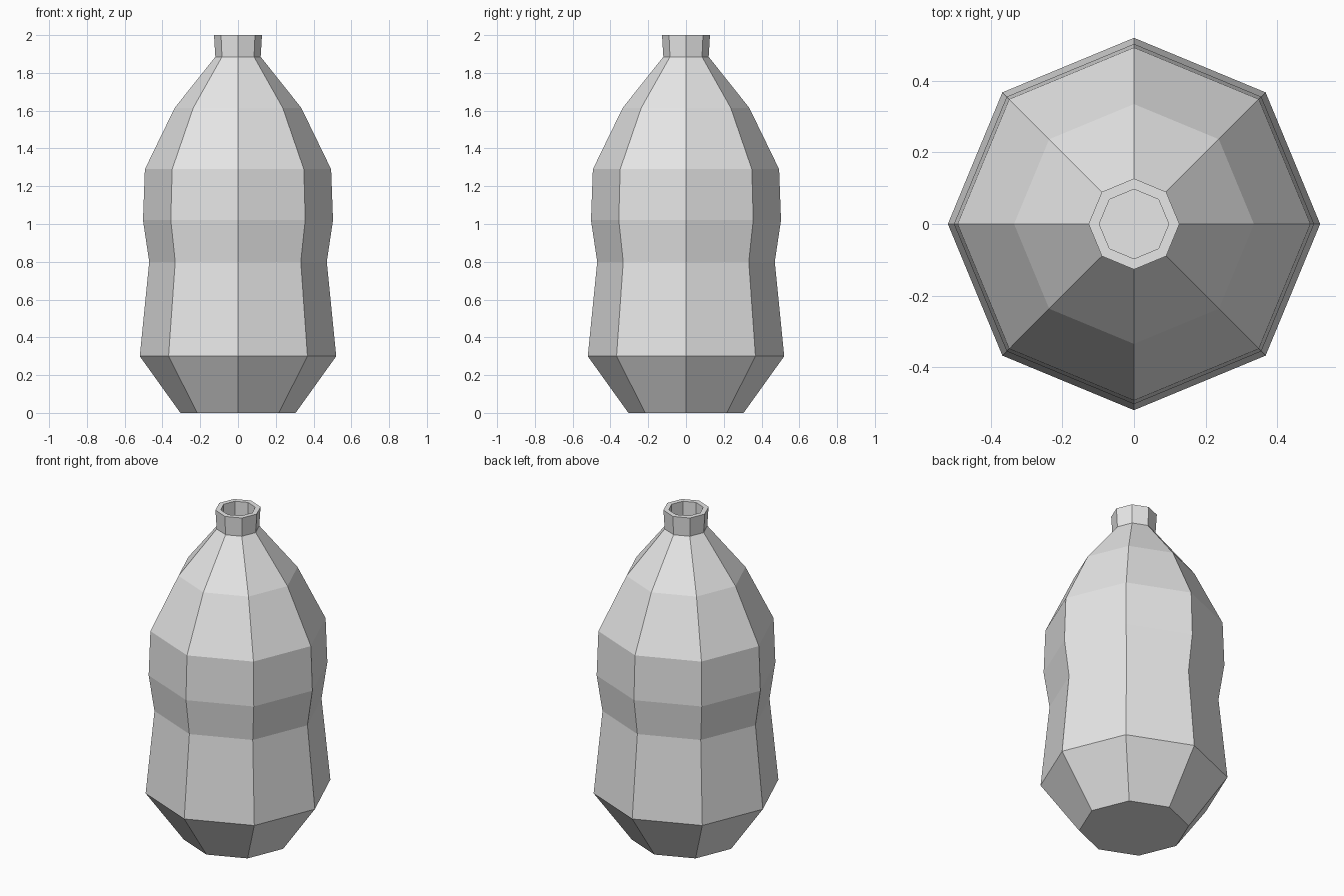
import bpy
import bmesh
from math import cos, sin, pi

SIDES = 8

old = bpy.data.objects.get("Cube")
if old:
    bpy.data.objects.remove(old, do_unlink=True)

grey = bpy.data.materials.new("light_grey")
grey.use_nodes = True
colour = (0.8, 0.8, 0.8, 1)
grey.diffuse_color = colour
grey.node_tree.nodes["Principled BSDF"].inputs["Base Color"].default_value = colour


def lathe(name, profile, material):
    """Turn (radius, height) points into a flat-sided solid capped at both ends."""
    bm = bmesh.new()
    rings = [[bm.verts.new((r * cos(2 * pi * i / SIDES), r * sin(2 * pi * i / SIDES), z))
              for i in range(SIDES)] for r, z in profile]
    for low, high in zip(rings, rings[1:]):
        for i in range(SIDES):
            j = (i + 1) % SIDES
            bm.faces.new((low[i], low[j], high[j], high[i]))
    bm.faces.new(rings[0][::-1])
    bm.faces.new(rings[-1])
    bmesh.ops.recalc_face_normals(bm, faces=bm.faces[:])
    mesh = bpy.data.meshes.new(name)
    bm.to_mesh(mesh)
    bm.free()
    mesh.materials.append(material)
    obj = bpy.data.objects.new(name, mesh)
    bpy.context.collection.objects.link(obj)
    return obj


# Bottle: tapered base, pinched waist, shoulders, then a hollow neck
lathe("bottle", [
    (0.305, 0), (0.52, 0.3),
    (0.47, 0.8), (0.503, 1.02), (0.493, 1.29),
    (0.335, 1.615), (0.12, 1.885),
    (0.127, 2), (0.097, 2), (0.097, 1.885),
], grey)
